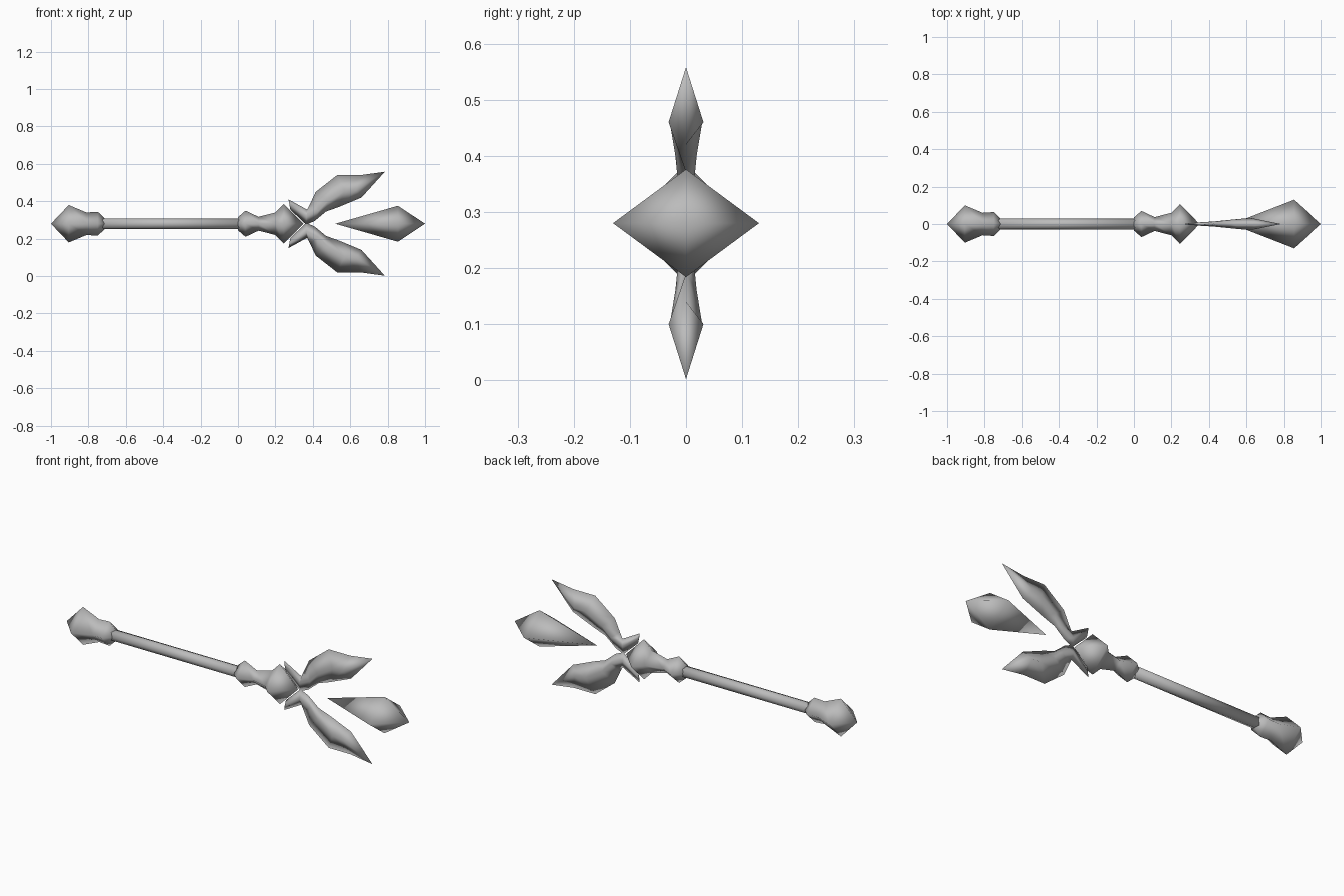
import bpy, bmesh, math

if "Cube" in bpy.data.objects:
    bpy.data.objects.remove(bpy.data.objects["Cube"])

AXIS_Z = 0.28
grey = bpy.data.materials.new("plain grey")
grey.diffuse_color = (0.5, 0.5, 0.5, 1)
grey.use_nodes = True
grey.node_tree.nodes["Principled BSDF"].inputs["Base Color"].default_value = grey.diffuse_color


def finish(name, bm):
    bmesh.ops.recalc_face_normals(bm, faces=bm.faces)
    mesh = bpy.data.meshes.new(name)
    bm.to_mesh(mesh)
    bm.free()
    mesh.materials.append(grey)
    for p in mesh.polygons:
        p.use_smooth = True
    ob = bpy.data.objects.new(name, mesh)
    bpy.context.collection.objects.link(ob)
    return ob


def skin(bm, rings):
    """Bridge rings of vertices; a one-vertex ring is a point."""
    for a, b in zip(rings, rings[1:]):
        n = max(len(a), len(b))
        for i in range(n):
            j = (i + 1) % n
            quad = [a[i % len(a)], a[j % len(a)], b[j % len(b)], b[i % len(b)]]
            bm.faces.new(list(dict.fromkeys(quad)))
    for end in (rings[0], rings[-1]):
        if len(end) > 2:
            bm.faces.new(end)


def turned(name, profile, sides=4):
    """Sweep (x, y radius, z radius) stations along the staff axis."""
    bm = bmesh.new()
    rings = []
    for x, ry, rz in profile:
        n = sides if ry > 0 else 1
        rings.append([bm.verts.new((x, ry * math.cos(math.tau * i / n),
                                    AXIS_Z + rz * math.sin(math.tau * i / n)))
                      for i in range(n)])
    skin(bm, rings)
    return finish(name, bm)


def round_profile(pairs):
    return [(x, r, r) for x, r in pairs]


# Shaft, pommel and collar along one axis
turned("shaft", round_profile([(-0.73, 0.029), (0.02, 0.029)]), 8)
turned("pommel", round_profile([(-1, 0), (-0.905, 0.1), (-0.81, 0.06),
                                (-0.75, 0.064), (-0.715, 0.03)]))
turned("collar", round_profile([(0, 0.035), (0.04, 0.07), (0.11, 0.037),
                                (0.2, 0.06), (0.245, 0.106), (0.35, 0)]))

# Floating crystal at the head
turned("crystal", [(0.52, 0, 0), (0.855, 0.13, 0.096), (1.0, 0, 0)])

# Curved prongs: outer edge, ridge, inner edge (x, z) and half thickness
SECTIONS = [
    ((0.27, 0.41), (0.275, 0.385), (0.28, 0.355), 0.003),
    ((0.37, 0.355), (0.365, 0.32), (0.365, 0.275), 0.010),
    ((0.385, 0.385), (0.43, 0.35), (0.41, 0.295), 0.014),
    ((0.415, 0.45), (0.48, 0.40), (0.47, 0.345), 0.019),
    ((0.53, 0.54), (0.57, 0.455), (0.54, 0.37), 0.028),
    ((0.655, 0.54), (0.63, 0.46), (0.66, 0.42), 0.031),
]
for name, s in (("upper_prong", 1), ("lower_prong", -1)):
    bm = bmesh.new()

    def point(p, y):
        return bm.verts.new((p[0], y, AXIS_Z + s * (p[1] - AXIS_Z)))

    rings = [[point(o, 0), point(r, t), point(i, 0), point(r, -t)]
             for o, r, i, t in SECTIONS]
    rings.append([point((0.785, 0.558), 0)])
    skin(bm, rings)
    finish(name, bm)
